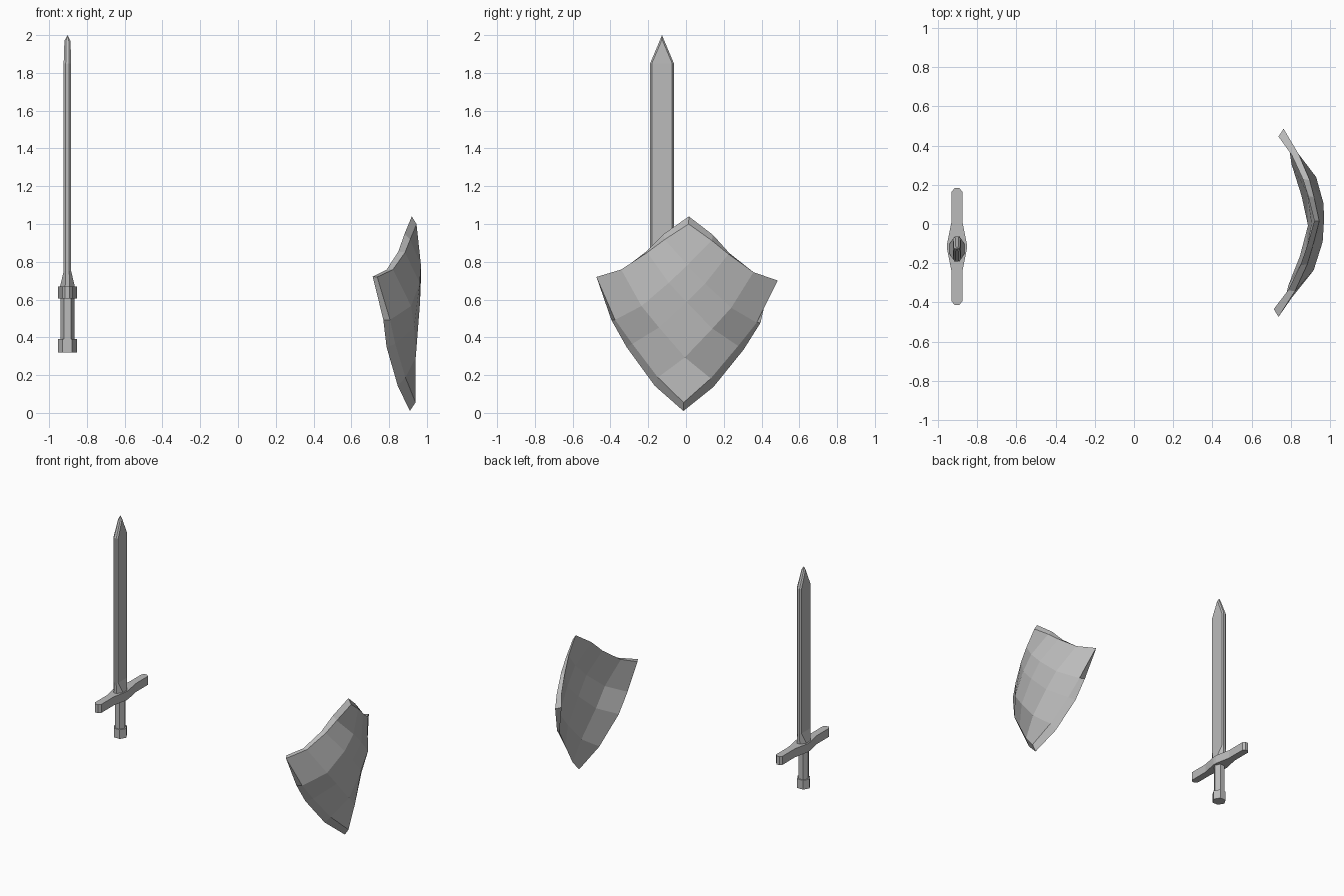
import bpy, bmesh, math
from mathutils import Vector

cube = bpy.data.objects.get("Cube")
if cube:
    bpy.data.objects.remove(cube, do_unlink=True)

GREY = (0.5, 0.5, 0.5, 1.0)
steel = bpy.data.materials.new("plain grey")
steel.diffuse_color = GREY
steel.use_nodes = True
bsdf = steel.node_tree.nodes["Principled BSDF"]
bsdf.inputs["Base Color"].default_value = GREY

SX, SY = -0.903, -0.127     # sword axis


def finish(name, bm):
    bmesh.ops.recalc_face_normals(bm, faces=bm.faces)
    mesh = bpy.data.meshes.new(name)
    bm.to_mesh(mesh)
    bm.free()
    mesh.materials.append(steel)
    ob = bpy.data.objects.new(name, mesh)
    bpy.context.collection.objects.link(ob)
    return ob


def loft(name, rings, apex=None):
    """Skin a stack of equal-length rings, capped at both ends."""
    bm = bmesh.new()
    vs = [[bm.verts.new(p) for p in r] for r in rings]
    n = len(vs[0])
    for a, b in zip(vs, vs[1:]):
        for i in range(n):
            j = (i + 1) % n
            bm.faces.new((a[i], a[j], b[j], b[i]))
    bm.faces.new(vs[0])
    if apex:
        top = bm.verts.new(apex)
        for i in range(n):
            bm.faces.new((vs[-1][i], vs[-1][(i + 1) % n], top))
    else:
        bm.faces.new(vs[-1])
    return finish(name, bm)


def prism(name, outline, z0, z1):
    return loft(name, [[(SX + x, SY + y, z) for x, y in outline] for z in (z0, z1)])


def hexagon(rx, ry):
    return [(rx * math.cos(k * math.pi / 3), ry * math.sin(k * math.pi / 3)) for k in range(6)]


# Blade: flat sides, narrow bevelled edges, flared root, pointed tip
def blade_ring(z, side_x, side_y, edge_x, edge_y):
    half = [(edge_x, -edge_y), (side_x, -side_y), (side_x, side_y), (edge_x, edge_y)]
    return [(SX + x, SY + y, z) for x, y in half + [(-x, -y) for x, y in half]]


loft("blade", [
    blade_ring(0.665, 0.040, 0.022, 0.012, 0.063),
    blade_ring(0.75, 0.020, 0.054, 0.009, 0.063),
    blade_ring(1.85, 0.020, 0.054, 0.009, 0.063),
    blade_ring(1.97, 0.016, 0.003, 0.007, 0.0126),
], apex=(SX, SY, 2.0))

# Crossguard: bulged in the middle, chamfered tips
quarter = [(0.05, 0.015), (0.027, 0.13), (0.027, 0.28), (0.012, 0.298)]
side = [(x, -y) for x, y in reversed(quarter)] + quarter
guard = [(x, y + 0.012) for x, y in side + [(-x, y) for x, y in reversed(side)]]
prism("crossguard", guard, 0.605, 0.67)

# Grip and pommel
prism("grip", hexagon(0.038, 0.042), 0.385, 0.61)
prism("pommel", hexagon(0.05, 0.05), 0.32, 0.39)

# Shield: rim of the outer and inner skin, half side, from top over wing to bottom
OUTER = [(.945, 0, 1.0), (.915, .125, .915), (.89, .215, .845), (.83, .35, .752),
         (.75, .48, .71), (.815, .375, .485), (.84, .28, .36), (.89, .14, .185), (.94, 0, .055)]
INNER = [(.92, 0, 1.04), (.885, .13, .945), (.855, .22, .85), (.795, .345, .75),
         (.725, .44, .713), (.78, .395, .485), (.795, .31, .342), (.85, .155, .14), (.91, 0, .01)]
N = 4


def skin(bm, rim, bulge):
    """Fill a four-sided rim with a bulging N x N grid of points."""
    right = [Vector(p) for p in rim]
    left = [Vector((p[0], -p[1], p[2])) for p in rim]
    br, bl = right[:N - 1:-1], left[:N - 1:-1]      # bottom to wing
    tr, tl = right[N::-1], left[N::-1]              # wing to top
    grid = []
    for i in range(N + 1):
        row = []
        for j in range(N + 1):
            u, v = i / N, j / N
            p = (br[i] * (1 - v) + tl[i] * v + bl[j] * (1 - u) + tr[j] * u
                 - br[0] * (1 - u) * (1 - v) - br[N] * u * (1 - v)
                 - bl[N] * (1 - u) * v - tl[N] * u * v)
            p.x += bulge * math.sqrt(16 * u * (1 - u) * v * (1 - v))
            # slight tilt and turn of the whole shield
            q = Vector((p.x + 0.027 * p.y, p.y + 0.028 * (p.z - 0.5), p.z - 0.02 * p.y))
            row.append(bm.verts.new(q))
        grid.append(row)
    for i in range(N):
        for j in range(N):
            bm.faces.new((grid[i][j], grid[i + 1][j], grid[i + 1][j + 1], grid[i][j + 1]))
    return ([grid[i][0] for i in range(N)] + [grid[N][j] for j in range(N)]
            + [grid[i][N] for i in range(N, 0, -1)] + [grid[0][j] for j in range(N, 0, -1)])


bm = bmesh.new()
front = skin(bm, OUTER, 0.08)
back = skin(bm, INNER, 0.075)
for k in range(len(front)):
    m = (k + 1) % len(front)
    bm.faces.new((front[k], front[m], back[m], back[k]))
finish("shield", bm)
